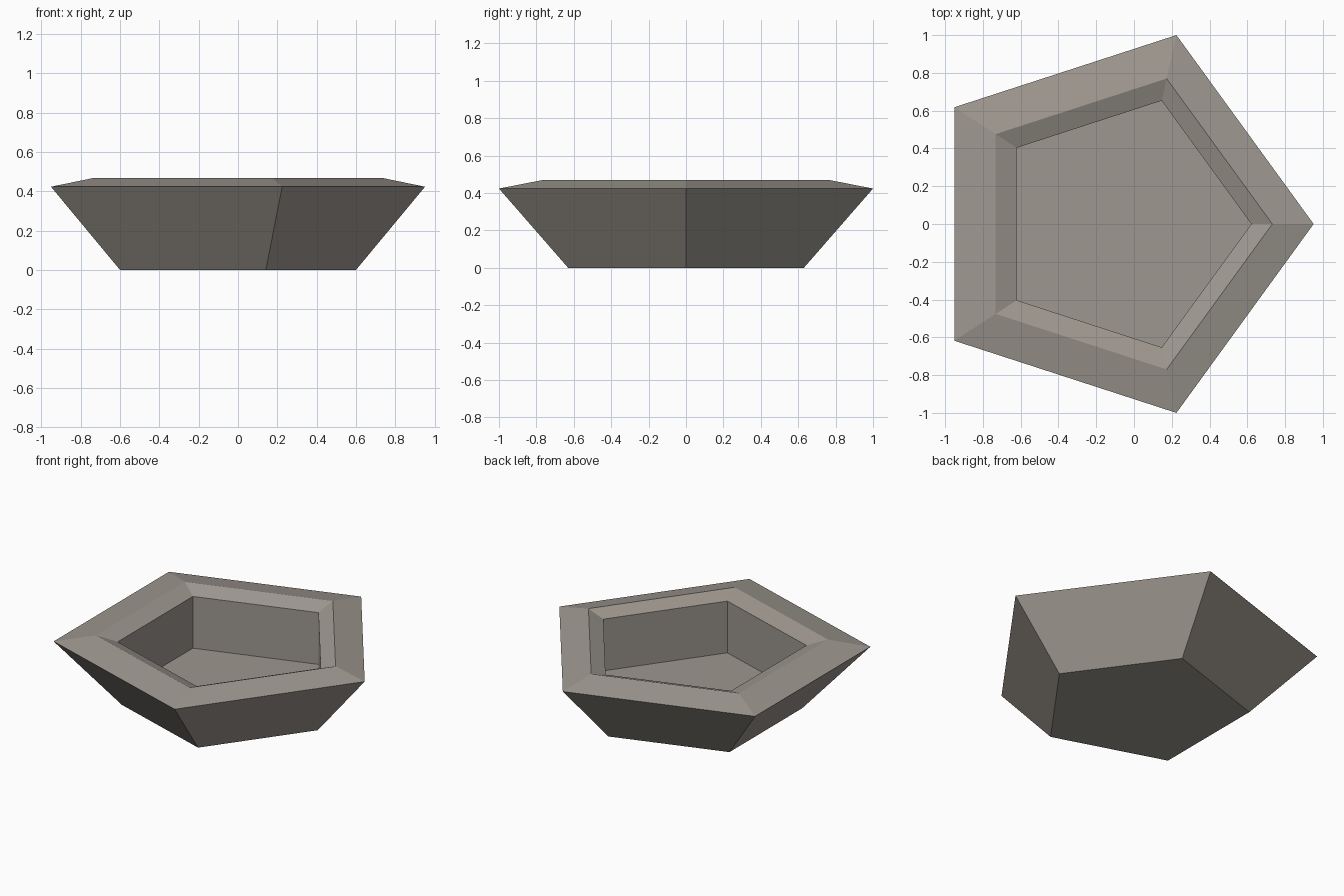
import bpy, bmesh, math

if "Cube" in bpy.data.objects:
    bpy.data.objects.remove(bpy.data.objects["Cube"])

# Stone material
stone = bpy.data.materials.new("warm grey stone")
stone.diffuse_color = (0.34, 0.31, 0.275, 1)
stone.use_nodes = True
stone.node_tree.nodes["Principled BSDF"].inputs["Base Color"].default_value = stone.diffuse_color

# Pentagon pointing to +x, centred on its bounding box
R = 1 / math.sin(math.radians(72))
SHIFT = R * (1 + math.cos(math.radians(144))) / 2


def ring(bm, scale, z):
    pts = []
    for i in range(5):
        a = math.radians(72 * i)
        pts.append(bm.verts.new(((R * math.cos(a) - SHIFT) * scale, R * math.sin(a) * scale, z)))
    return pts


# Profile (scale, height): base, outer rim, ridge, inner lip, floor
profile = [(0.63, 0), (1.0, 0.424), (0.77, 0.469), (0.653, 0.427), (0.653, 0.076)]

bm = bmesh.new()
rings = [ring(bm, s, z) for s, z in profile]
for lo, hi in zip(rings, rings[1:]):
    for i in range(5):
        j = (i + 1) % 5
        bm.faces.new((lo[i], lo[j], hi[j], hi[i]))
bm.faces.new(rings[0][::-1])
bm.faces.new(rings[-1])
bmesh.ops.recalc_face_normals(bm, faces=bm.faces)

mesh = bpy.data.meshes.new("pentagon_bowl")
bm.to_mesh(mesh)
bm.free()
mesh.materials.append(stone)
bpy.context.collection.objects.link(bpy.data.objects.new("pentagon_bowl", mesh))
